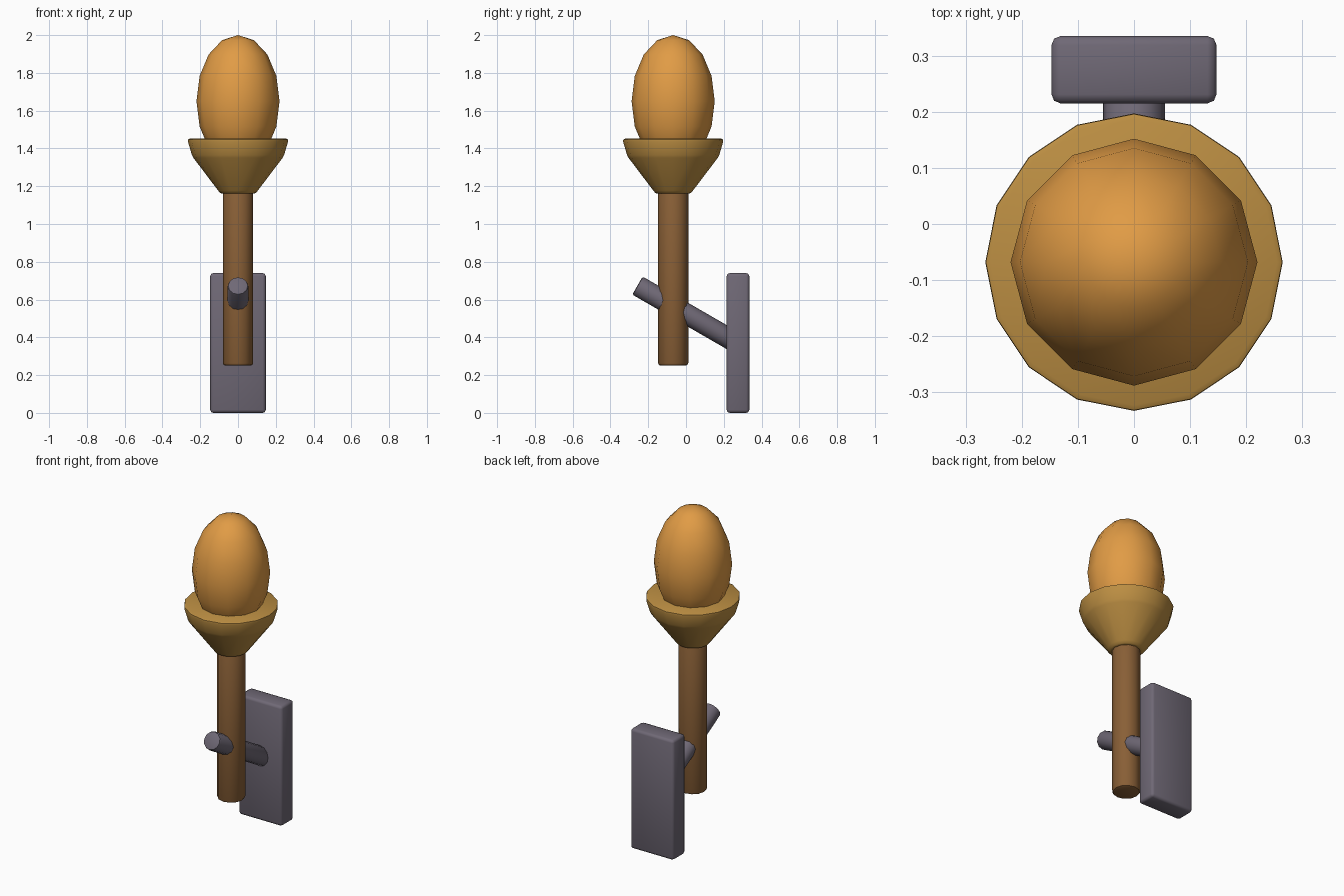
import bpy, bmesh, math
from mathutils import Matrix, Vector

cube = bpy.data.objects.get("Cube")
if cube:
    bpy.data.objects.remove(cube, do_unlink=True)

AXIS_Y = -0.068  # centre line of the torch


def material(name, rgb):
    mat = bpy.data.materials.new(name)
    mat.use_nodes = True
    mat.diffuse_color = (*rgb, 1)
    mat.node_tree.nodes["Principled BSDF"].inputs["Base Color"].default_value = (*rgb, 1)
    return mat


def finish(bm, name, mat, angle=35):
    bmesh.ops.recalc_face_normals(bm, faces=bm.faces)
    mesh = bpy.data.meshes.new(name)
    bm.to_mesh(mesh)
    bm.free()
    mesh.materials.append(mat)
    obj = bpy.data.objects.new(name, mesh)
    bpy.context.collection.objects.link(obj)
    bpy.ops.object.select_all(action="DESELECT")
    obj.select_set(True)
    bpy.context.view_layer.objects.active = obj
    bpy.ops.object.shade_smooth_by_angle(angle=math.radians(angle))
    return obj


def lathe(name, profile, sides, mat, matrix):
    """Closed solid of revolution from (radius, height) points."""
    bm = bmesh.new()
    rings = []
    for r, z in profile:
        turns = [2 * math.pi * i / sides for i in range(sides)]
        rings.append([bm.verts.new((r * math.cos(a), r * math.sin(a), z)) for a in turns])
    for low, high in zip(rings, rings[1:]):
        for i in range(sides):
            j = (i + 1) % sides
            bm.faces.new((low[i], low[j], high[j], high[i]))
    bm.faces.new(rings[0][::-1])
    bm.faces.new(rings[-1])
    bm.transform(matrix)
    return finish(bm, name, mat)


def rod_profile(radius, length, bevel):
    b = bevel * 0.3
    start = [(radius - bevel, 0), (radius - b, b), (radius, bevel)]
    return start + [(r, length - z) for r, z in reversed(start)]


wood = material("brown wood", (0.25, 0.115, 0.037))
brass = material("brass", (0.50, 0.27, 0.055))
fire = material("orange flame", (0.75, 0.33, 0.06))
iron = material("grey iron", (0.16, 0.14, 0.18))

# Wooden shaft
lathe("shaft", rod_profile(0.08, 0.93, 0.014), 12, wood,
      Matrix.Translation((0, AXIS_Y, 0.25)))

# Flared cup with a flat top
cup = [(0.085, 1.161), (0.094, 1.164), (0.105, 1.177), (0.236, 1.35),
       (0.244, 1.365), (0.265, 1.436), (0.264, 1.447), (0.255, 1.452)]
lathe("cup", cup, 16, brass, Matrix.Translation((0, AXIS_Y, 0)))

# Egg-shaped flame
bm = bmesh.new()
bmesh.ops.create_uvsphere(bm, u_segments=12, v_segments=8, radius=1)
bm.transform(Matrix.Translation((0, AXIS_Y, 1.65)) @ Matrix.Diagonal((0.22, 0.22, 0.35, 1)))
finish(bm, "flame", fire, 60)

# Slanted bracket arm passing through the shaft into the plate
start = Vector((0, -0.257, 0.674))
direction = Vector((0, math.cos(math.radians(30)), -math.sin(math.radians(30))))
turn = direction.to_track_quat("Z", "Y").to_matrix().to_4x4()
lathe("bracket_arm", rod_profile(0.055, 0.61, 0.01), 12, iron,
      Matrix.Translation(start) @ turn)

# Wall plate with softened edges
bm = bmesh.new()
bmesh.ops.create_cube(bm, size=1)
bm.transform(Matrix.Translation((0, 0.275, 0.37)) @ Matrix.Diagonal((0.294, 0.12, 0.74, 1)))
bmesh.ops.bevel(bm, geom=bm.edges[:], offset=0.016, segments=2, profile=0.5, affect="EDGES")
finish(bm, "wall_plate", iron, 50)
